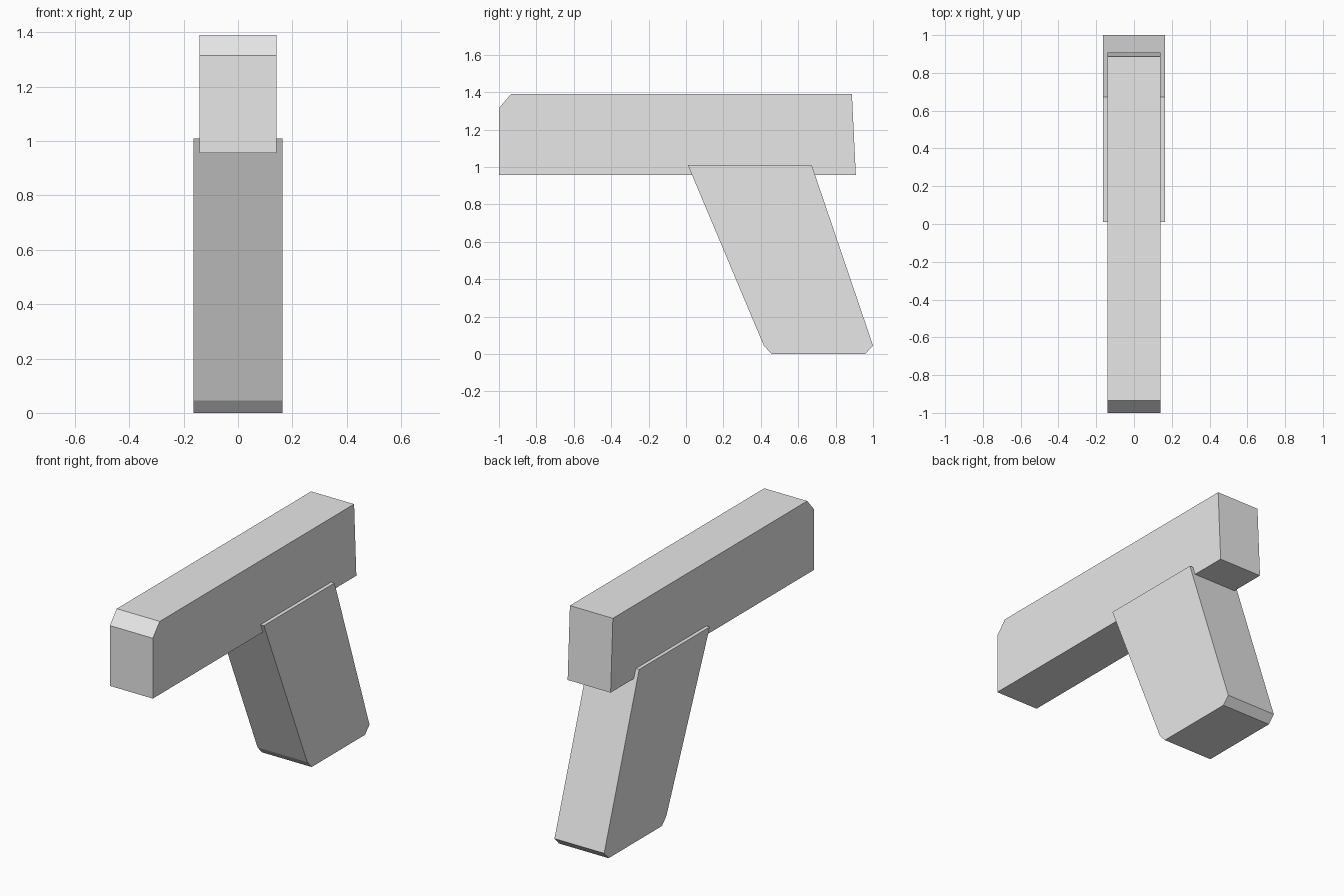
import bpy
import bmesh

cube = bpy.data.objects.get("Cube")
if cube:
    bpy.data.objects.remove(cube, do_unlink=True)

# Single flat colour
grey = bpy.data.materials.new("light_grey")
grey.use_nodes = True
colour = (0.8, 0.8, 0.8, 1)
grey.diffuse_color = colour
grey.node_tree.nodes["Principled BSDF"].inputs["Base Color"].default_value = colour


def extrude_profile(name, profile, half_width):
    """Extrude a side profile of (y, z) points symmetrically across x."""
    bm = bmesh.new()
    face = bm.faces.new([bm.verts.new((-half_width, y, z)) for y, z in profile])
    result = bmesh.ops.extrude_face_region(bm, geom=[face])
    moved = [v for v in result["geom"] if isinstance(v, bmesh.types.BMVert)]
    bmesh.ops.translate(bm, verts=moved, vec=(2 * half_width, 0, 0))
    bmesh.ops.recalc_face_normals(bm, faces=bm.faces)
    mesh = bpy.data.meshes.new(name)
    bm.to_mesh(mesh)
    bm.free()
    mesh.materials.append(grey)
    obj = bpy.data.objects.new(name, mesh)
    bpy.context.collection.objects.link(obj)
    return obj


# Long upper body with a chamfered front top edge and slightly raked back
extrude_profile("upper_body", [
    (-1.0, 0.957), (0.908, 0.957), (0.887, 1.39), (-0.935, 1.39), (-1.0, 1.315),
], 0.141)

# Slanted handle with chamfered bottom edges
extrude_profile("handle", [
    (0.01, 1.01), (0.416, 0.045), (0.458, 0.0), (0.958, 0.0), (1.0, 0.045), (0.672, 1.01),
], 0.163)
